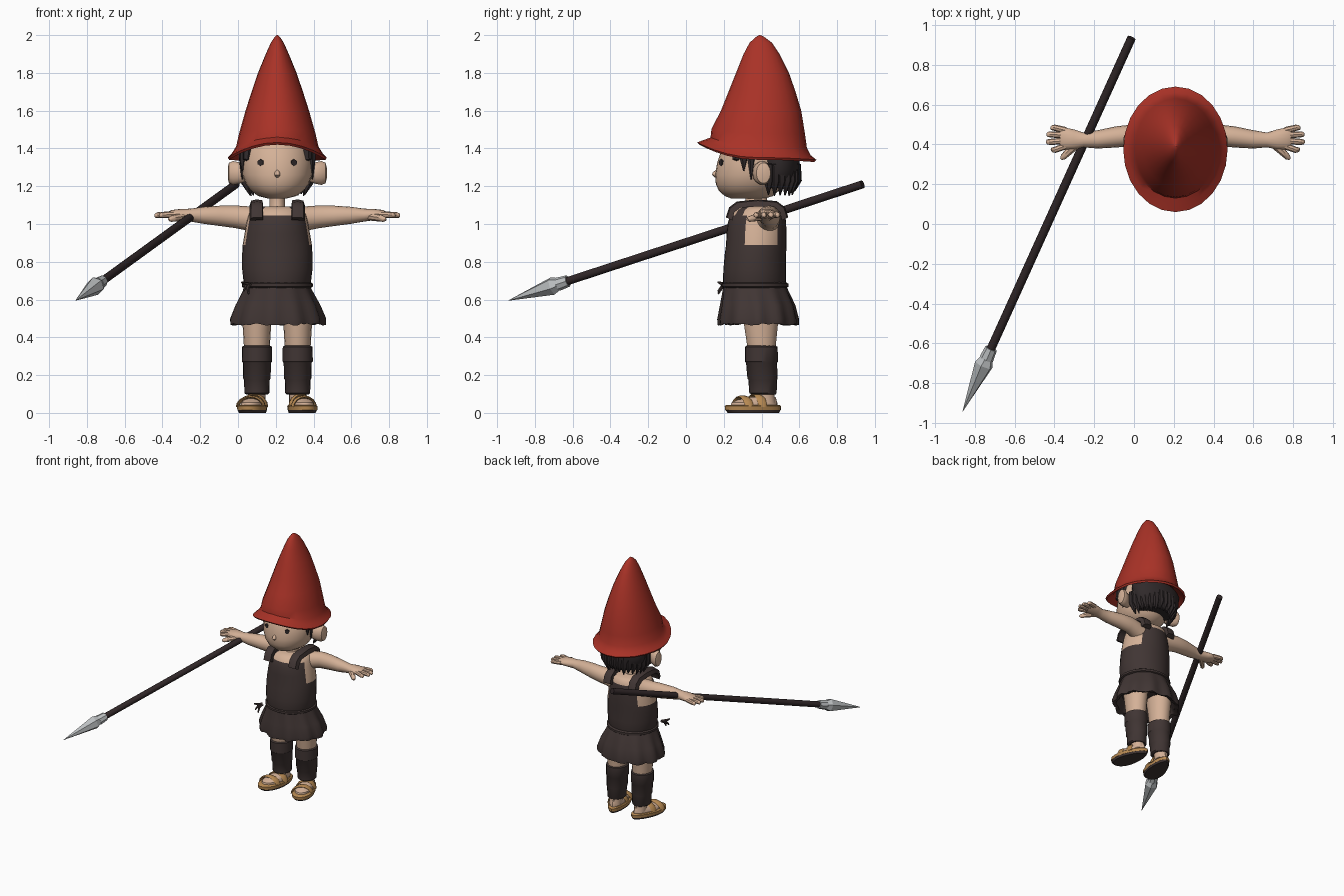
import bpy, bmesh, math, random
from mathutils import Vector, Matrix

random.seed(4)
CX = 0.208  # centre line of the figure


def mat(name, r, g, b):
    m = bpy.data.materials.new(name)
    m.diffuse_color = (r, g, b, 1)
    return m


RED = mat("red felt", 0.40, 0.032, 0.02)
SKIN = mat("skin", 0.66, 0.44, 0.31)
CLOTH = mat("dark brown cloth", 0.052, 0.036, 0.034)
HAIR = mat("black hair", 0.03, 0.023, 0.024)
TAN = mat("tan leather", 0.47, 0.25, 0.085)
STEEL = mat("steel", 0.50, 0.52, 0.53)
WOOD = mat("dark wood", 0.03, 0.02, 0.021)


def finish(name, bm, mats, smooth=40):
    bmesh.ops.recalc_face_normals(bm, faces=bm.faces[:])
    me = bpy.data.meshes.new(name)
    bm.to_mesh(me)
    bm.free()
    for m in mats:
        me.materials.append(m)
    ob = bpy.data.objects.new(name, me)
    bpy.context.collection.objects.link(ob)
    if smooth:
        bpy.ops.object.select_all(action='DESELECT')
        ob.select_set(True)
        bpy.context.view_layer.objects.active = ob
        bpy.ops.object.shade_smooth_by_angle(angle=math.radians(smooth))
    return ob


def loft(name, rings, mats, n=20, warp=None, rule=None, smooth=40):
    """Skin closed rings given as (centre, u axis, v axis)."""
    bm = bmesh.new()
    rows = []
    for i, (c, u, v) in enumerate(rings):
        row = []
        for k in range(n):
            a = 2 * math.pi * k / n
            p = Vector(c) + Vector(u) * math.cos(a) + Vector(v) * math.sin(a)
            row.append(bm.verts.new(warp(p, a, i) if warp else p))
        rows.append(row)
    for r, s in zip(rows, rows[1:]):
        for k in range(n):
            j = (k + 1) % n
            bm.faces.new((r[k], r[j], s[j], s[k]))
    bm.faces.new(rows[0])
    bm.faces.new(rows[-1])
    if rule:
        for f in bm.faces:
            f.material_index = rule(f.calc_center_median())
    return finish(name, bm, mats, smooth)


def stack(rows, cx=CX):
    """Horizontal rings from (z, x radius, front y, back y)."""
    return [((cx, (f + b) / 2, z), (rx, 0, 0), (0, (b - f) / 2, 0)) for z, rx, f, b in rows]


def rod(name, pts, m, n=10, smooth=40):
    """Round tube along (point, radius) pairs."""
    ax = (Vector(pts[-1][0]) - Vector(pts[0][0])).normalized()
    u = ax.orthogonal().normalized()
    v = ax.cross(u)
    return loft(name, [(p, u * r, v * r) for p, r in pts], [m], n, smooth=smooth)


# Pointed hat, with a flared brim lifted at the front and a hollow underside
def lift_brim(p, a, i):
    s = math.sin(a)
    front = 0.08 * s * s if s < 0 else -0.012 * s * s
    p.z += front * (1, 1, 1, 1, 0.9, 0.6, 0.3)[i] if i < 7 else 0
    return p


loft("hat", stack([
    (1.43, 0.185, 0.18, 0.56), (1.37, 0.215, 0.12, 0.63), (1.34, 0.255, 0.07, 0.68),
    (1.352, 0.262, 0.06, 0.69), (1.375, 0.24, 0.10, 0.66), (1.41, 0.218, 0.13, 0.64),
    (1.48, 0.202, 0.135, 0.63), (1.6, 0.168, 0.185, 0.61), (1.7, 0.136, 0.225, 0.58),
    (1.8, 0.102, 0.265, 0.545), (1.9, 0.061, 0.305, 0.495), (1.96, 0.034, 0.337, 0.455),
    (1.99, 0.014, 0.37, 0.415), (2.0, 0.003, 0.388, 0.394)]), [RED], 24, lift_brim)

# Head, nose, ears and neck
loft("head", stack([
    (1.135, 0.05, 0.24, 0.42), (1.148, 0.10, 0.205, 0.46), (1.175, 0.14, 0.175, 0.49),
    (1.21, 0.166, 0.158, 0.515), (1.26, 0.184, 0.154, 0.53), (1.325, 0.187, 0.165, 0.54),
    (1.4, 0.175, 0.19, 0.54), (1.46, 0.14, 0.24, 0.5)]), [SKIN], 28)
rod("nose", [((CX, 0.165, 1.285), 0.006), ((CX, 0.155, 1.272), 0.014),
             ((CX, 0.152, 1.258), 0.015), ((CX, 0.16, 1.245), 0.006)], SKIN)
loft("neck", stack([(1.04, 0.06, 0.29, 0.45), (1.09, 0.042, 0.32, 0.43),
                    (1.17, 0.042, 0.31, 0.43)]), [SKIN], 16)

# Hair cap open over the face, with locks hanging round the back
loft("hair", stack([
    (1.19, 0.13, 0.40, 0.565), (1.23, 0.168, 0.39, 0.585), (1.29, 0.19, 0.385, 0.60),
    (1.36, 0.198, 0.37, 0.60), (1.42, 0.18, 0.36, 0.58)]), [HAIR], 24)
for k in range(15):
    a = math.radians(6 + 12 * k)
    x, y = math.cos(a), math.sin(a)
    low = 1.145 + random.uniform(0, 0.035)
    rod("hair_lock", [((CX + 0.18 * x, 0.42 + 0.165 * y, 1.32), 0.024),
                      ((CX + 0.175 * x, 0.42 + 0.168 * y, 1.23), 0.026),
                      ((CX + 0.145 * x, 0.42 + 0.155 * y, low), 0.003)], HAIR, 6)

# Torso: tunic with skin showing in the armholes and at the neck
def tunic_rule(p):
    side = abs(p.x - CX)
    armhole = p.z > 0.9 and side > 0.10 and 0.31 < p.y < 0.475
    neckline = p.z > 1.045 and side < 0.075
    return int(armhole or neckline)


loft("tunic", stack([
    (0.65, 0.165, 0.205, 0.52), (0.69, 0.178, 0.195, 0.53), (0.76, 0.186, 0.198, 0.53),
    (0.84, 0.186, 0.205, 0.53), (0.89, 0.183, 0.212, 0.532), (0.95, 0.173, 0.215, 0.532),
    (1.01, 0.162, 0.222, 0.53), (1.045, 0.153, 0.235, 0.525), (1.075, 0.14, 0.255, 0.515),
    (1.092, 0.11, 0.29, 0.49)]), [CLOTH, SKIN], 32, rule=tunic_rule)

# Pleated skirt, hollow below
def pleat(p, a, i):
    k = (0, 0.012, 0.03, 0.035, 0.035, 0.03, 0.0)[i] * math.cos(11 * a)
    p.x += (p.x - CX) * k
    p.y += (p.y - 0.37) * k
    if i in (3, 4):
        p.z += random.uniform(-0.006, 0.006)
    return p


loft("skirt", stack([
    (0.685, 0.168, 0.20, 0.525), (0.65, 0.182, 0.195, 0.54), (0.57, 0.222, 0.183, 0.575),
    (0.495, 0.25, 0.17, 0.592), (0.468, 0.248, 0.172, 0.592), (0.475, 0.222, 0.195, 0.565),
    (0.55, 0.18, 0.225, 0.53)]), [CLOTH], 66, pleat)

# Rope belt and its tasselled knot
loft("belt", stack([(0.66, 0.175, 0.20, 0.53), (0.668, 0.188, 0.187, 0.542),
                    (0.684, 0.188, 0.187, 0.542), (0.692, 0.175, 0.20, 0.53)]), [CLOTH], 28)
for dx, dz in ((-0.02, -0.035), (0.005, -0.05), (-0.03, 0.012)):
    rod("belt_tassel", [((0.06, 0.215, 0.68), 0.012), ((0.05 + dx / 2, 0.19, 0.68 + dz / 3), 0.009),
                        ((0.05 + dx, 0.17, 0.68 + dz), 0.005)], CLOTH, 6)


def mirrored(s):
    def P(dx, y, z):
        return (CX + s * dx, y, z)

    # Eye plate
    bm = bmesh.new()
    bmesh.ops.create_cone(bm, cap_ends=True, segments=6, radius1=0.018, radius2=0.018, depth=0.009,
                          matrix=Matrix.Translation(P(0.088, 0.187, 1.325))
                          @ Matrix.Rotation(s * math.radians(27), 4, 'Z')
                          @ Matrix.Rotation(math.pi / 2, 4, 'X'))
    finish("eye", bm, [HAIR], 0)

    # Ear, sideburn and fringe locks
    loft("ear", [(P(d, y, 1.27), (0, ry, 0), (0, 0, rz)) for d, y, ry, rz in (
        (0.165, 0.385, 0.03, 0.045), (0.20, 0.39, 0.038, 0.058), (0.235, 0.405, 0.045, 0.065),
        (0.256, 0.41, 0.038, 0.055), (0.262, 0.41, 0.018, 0.03))], [SKIN], 14)
    for d, y, z in ((0.186, 0.345, 1.235), (0.185, 0.305, 1.28), (0.165, 0.265, 1.335)):
        rod("sideburn", [(P(d - 0.01, y + 0.01, 1.41), 0.028), (P(d - 0.003, y, 1.34), 0.02),
                         (P(d, y, z), 0.003)], HAIR, 6)

    # Shoulder strap arching from chest to back
    arch = ((0.222, 1.03), (0.238, 1.08), (0.275, 1.108), (0.38, 1.118),
            (0.475, 1.11), (0.515, 1.08), (0.53, 1.03))
    bm = bmesh.new()
    rows = []
    for y, z in arch:
        out = Vector((0, y - 0.375, (z - 0.97) * 1.2)).normalized() * 0.014
        rows.append([bm.verts.new(Vector(P(d, y, z)) + out * o)
                     for d, o in ((0.075, -1.6), (0.078, 0.5), (0.107, 0.9), (0.138, 0.4), (0.148, -1.8))])
    for r, t in zip(rows, rows[1:]):
        for k in range(5):
            j = (k + 1) % 5
            bm.faces.new((r[k], r[j], t[j], t[k]))
    bm.faces.new(rows[0])
    bm.faces.new(rows[-1])
    finish("shoulder_strap", bm, [CLOTH], 50)

    # Arm with palm, fingers and thumb
    loft("arm", [(P(d, y, z), (0, ry, 0), (0, 0, rz)) for d, y, z, ry, rz in (
        (0.09, 0.425, 1.01, 0.07, 0.072), (0.16, 0.435, 1.03, 0.06, 0.064),
        (0.22, 0.445, 1.038, 0.054, 0.06), (0.30, 0.437, 1.043, 0.053, 0.054),
        (0.39, 0.425, 1.046, 0.046, 0.045), (0.46, 0.422, 1.047, 0.037, 0.034),
        (0.51, 0.425, 1.05, 0.05, 0.03), (0.56, 0.43, 1.05, 0.055, 0.024),
        (0.58, 0.432, 1.05, 0.045, 0.014))], [SKIN], 16)
    for y, tip_y, tip in ((0.392, 0.372, 0.625), (0.418, 0.412, 0.65), (0.446, 0.45, 0.648), (0.47, 0.484, 0.628)):
        rod("finger", [(P(0.55, y, 1.05), 0.017), (P(tip - 0.02, tip_y, 1.048), 0.0155),
                       (P(tip - 0.005, tip_y, 1.045), 0.012), (P(tip, tip_y, 1.044), 0.005)], SKIN, 8)
    rod("thumb", [(P(0.49, 0.405, 1.04), 0.022), (P(0.54, 0.36, 1.032), 0.019),
                  (P(0.565, 0.335, 1.026), 0.015), (P(0.575, 0.326, 1.024), 0.006)], SKIN, 8)

    # Leg and cloth shin wrap
    lx = CX + s * 0.108
    loft("leg", stack([(0.05, 0.045, 0.37, 0.475), (0.12, 0.046, 0.36, 0.465), (0.34, 0.068, 0.325, 0.475),
                       (0.44, 0.074, 0.31, 0.485), (0.58, 0.085, 0.29, 0.50)], lx), [SKIN], 18)
    loft("shin_wrap", stack([(0.098, 0.058, 0.345, 0.475), (0.105, 0.066, 0.335, 0.48), (0.175, 0.068, 0.33, 0.482),
                             (0.183, 0.073, 0.325, 0.485), (0.265, 0.074, 0.318, 0.482), (0.272, 0.08, 0.312, 0.487),
                             (0.35, 0.079, 0.312, 0.485), (0.356, 0.068, 0.322, 0.475)], lx), [CLOTH], 20)

    # Foot and sandal, toes turned outwards
    turn = Matrix.Translation((lx, 0.43, 0)) @ Matrix.Rotation(s * math.radians(14), 4, 'Z')

    def foot_part(name, rows, m, n=20):
        def shape(p, a, i):
            p.x *= 1 - 0.22 * math.sin(a)  # broad toe, narrow heel
            return turn @ p
        rings = [((0, (f + b) / 2, z), (rx, 0, 0), (0, (b - f) / 2, 0)) for z, rx, f, b in rows]
        return loft(name, rings, [m], n, shape)

    foot_part("sandal_base", [(0.0, 0.064, -0.215, 0.065), (0.014, 0.07, -0.228, 0.072)], CLOTH)
    foot_part("sandal", [(0.014, 0.071, -0.23, 0.074), (0.036, 0.073, -0.232, 0.076),
                         (0.042, 0.066, -0.224, 0.068)], TAN)
    foot_part("foot", [(0.035, 0.056, -0.2, 0.055), (0.055, 0.056, -0.195, 0.055),
                       (0.07, 0.046, -0.16, 0.05), (0.085, 0.035, -0.09, 0.045)], SKIN)
    for y, w, h in ((-0.135, 0.067, 0.055), (-0.06, 0.062, 0.066)):
        band = [turn @ Vector((w * math.cos(math.pi * k / 8), y + 0.02 * math.cos(math.pi * k / 8),
                               0.03 + h * math.sin(math.pi * k / 8))) for k in range(9)]
        rings = []
        for k, p in enumerate(band):
            out = (p - turn @ Vector((0, y, 0.03))).normalized()
            rings.append((p, turn.to_3x3() @ Vector((0, 0.024, 0)), out * 0.008))
        loft("sandal_strap", rings, [TAN], 8)


for side in (-1, 1):
    mirrored(side)

# Spear: round shaft, collar and faceted point
tip, end = Vector((-0.86, -0.94, 0.595)), Vector((-0.012, 0.935, 1.21))
rod("spear_shaft", [(tip.lerp(end, 0.14), 0.022), (end, 0.022)], WOOD, 12)
rod("spear_point", [(tip, 0.001), (tip.lerp(end, 0.125), 0.049), (tip.lerp(end, 0.142), 0.034)], STEEL, 6, 0)
rod("spear_collar", [(tip.lerp(end, 0.14), 0.036), (tip.lerp(end, 0.168), 0.031)], STEEL, 8, 0)
